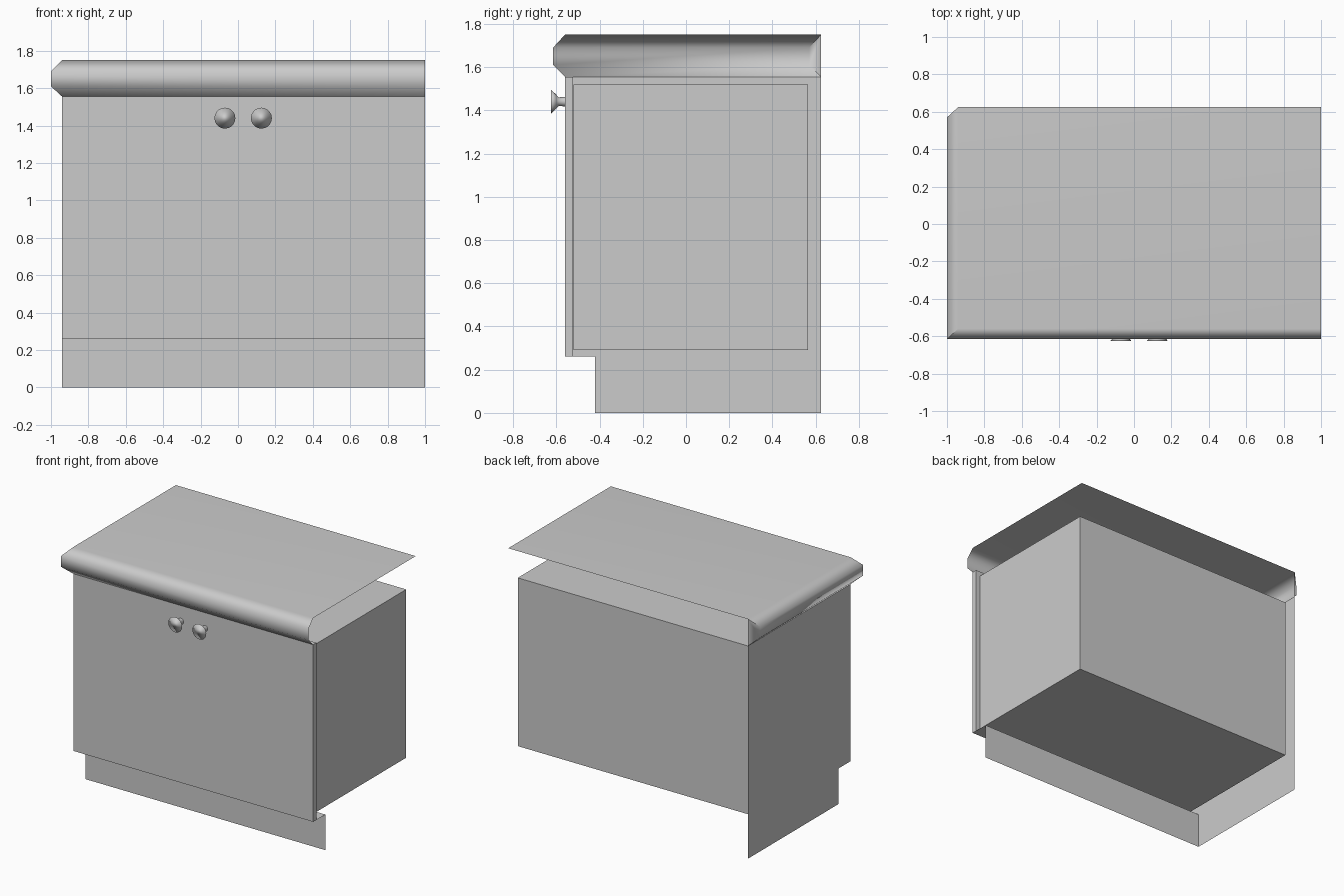
import bpy, bmesh, math
from mathutils import Vector

if "Cube" in bpy.data.objects:
    bpy.data.objects.remove(bpy.data.objects["Cube"])


def make(name, verts, faces):
    me = bpy.data.meshes.new(name)
    me.from_pydata(verts, [], faces)
    ob = bpy.data.objects.new(name, me)
    bpy.context.collection.objects.link(ob)
    return ob


def box(name, lo, hi):
    bm = bmesh.new()
    bmesh.ops.create_cube(bm, size=1)
    for v in bm.verts:
        v.co = Vector([l + (c + 0.5) * (h - l) for c, l, h in zip(v.co, lo, hi)])
    me = bpy.data.meshes.new(name)
    bm.to_mesh(me)
    bm.free()
    ob = bpy.data.objects.new(name, me)
    bpy.context.collection.objects.link(ob)
    return ob


def smooth(ob, degrees):
    bpy.ops.object.select_all(action='DESELECT')
    ob.select_set(True)
    bpy.context.view_layer.objects.active = ob
    bpy.ops.object.shade_smooth_by_angle(angle=math.radians(degrees))


LEFT, FRONT, BACK = -0.94, -0.56, 0.625
KICK_Y, KICK_Z, TOP = -0.42, 0.26, 1.555

# Inner carcass and the door slab in front of it
box("carcass", (-0.905, -0.52, 0.29), (0.965, 0.565, 1.52))
box("door_front", (LEFT, FRONT, KICK_Z), (1, -0.522, TOP))

# Left side panel with toe notch
outline = [(BACK, 0), (BACK, TOP), (FRONT, TOP), (FRONT, KICK_Z), (KICK_Y, KICK_Z), (KICK_Y, 0)]
make("side_panel", [(LEFT, y, z) for y, z in outline], [range(6)])

# Toe kick board and the soffit above it
make("toe_kick",
     [(x, y, z) for y, z in ((KICK_Y, 0), (KICK_Y, KICK_Z), (-0.522, KICK_Z)) for x in (LEFT, 1)],
     [(0, 1, 3, 2), (2, 3, 5, 4)])

# Countertop: thin top sheet with a chamfered lip round the left and front, open at the right
inner = [(LEFT, BACK), (LEFT, FRONT), (1, FRONT)]
outer = [(-1, 0.57), (-1, -0.615), (1, -0.615)]
rings = [(inner, 1.75), (outer, 1.69), (outer, 1.61), (inner, TOP)]
verts = [(x, y, z) for path, z in rings for x, y in path]
faces = [(r * 3 + i, r * 3 + 3 + i, r * 3 + 4 + i, r * 3 + 1 + i)
         for r in range(3) for i in range(2)]
verts.append((1, BACK, 1.75))
faces += [(0, 1, 2, 12), (0, 9, 6, 3)]
counter = make("countertop", verts, faces)
smooth(counter, 60)
counter.modifiers.new("weighted", 'WEIGHTED_NORMAL').keep_sharp = True

# Trumpet-shaped knobs
N = 20
profile = [(0.022, FRONT), (0.02, -0.59), (0.032, -0.6), (0.056, -0.625)]
for k, x in enumerate((-0.07, 0.125)):
    verts = [(x + r * math.cos(2 * math.pi * i / N), y, 1.44 + r * math.sin(2 * math.pi * i / N))
             for r, y in profile for i in range(N)]
    faces = [(j * N + i, j * N + (i + 1) % N, (j + 1) * N + (i + 1) % N, (j + 1) * N + i)
             for j in range(len(profile) - 1) for i in range(N)]
    faces.append(range(3 * N, 4 * N))
    smooth(make(f"knob_{k + 1}", verts, faces), 180)

# Consistent outward normals
for ob in bpy.context.collection.objects:
    if ob.name.startswith("knob"):
        bm = bmesh.new()
        bm.from_mesh(ob.data)
        bmesh.ops.recalc_face_normals(bm, faces=bm.faces)
        bm.to_mesh(ob.data)
        bm.free()
